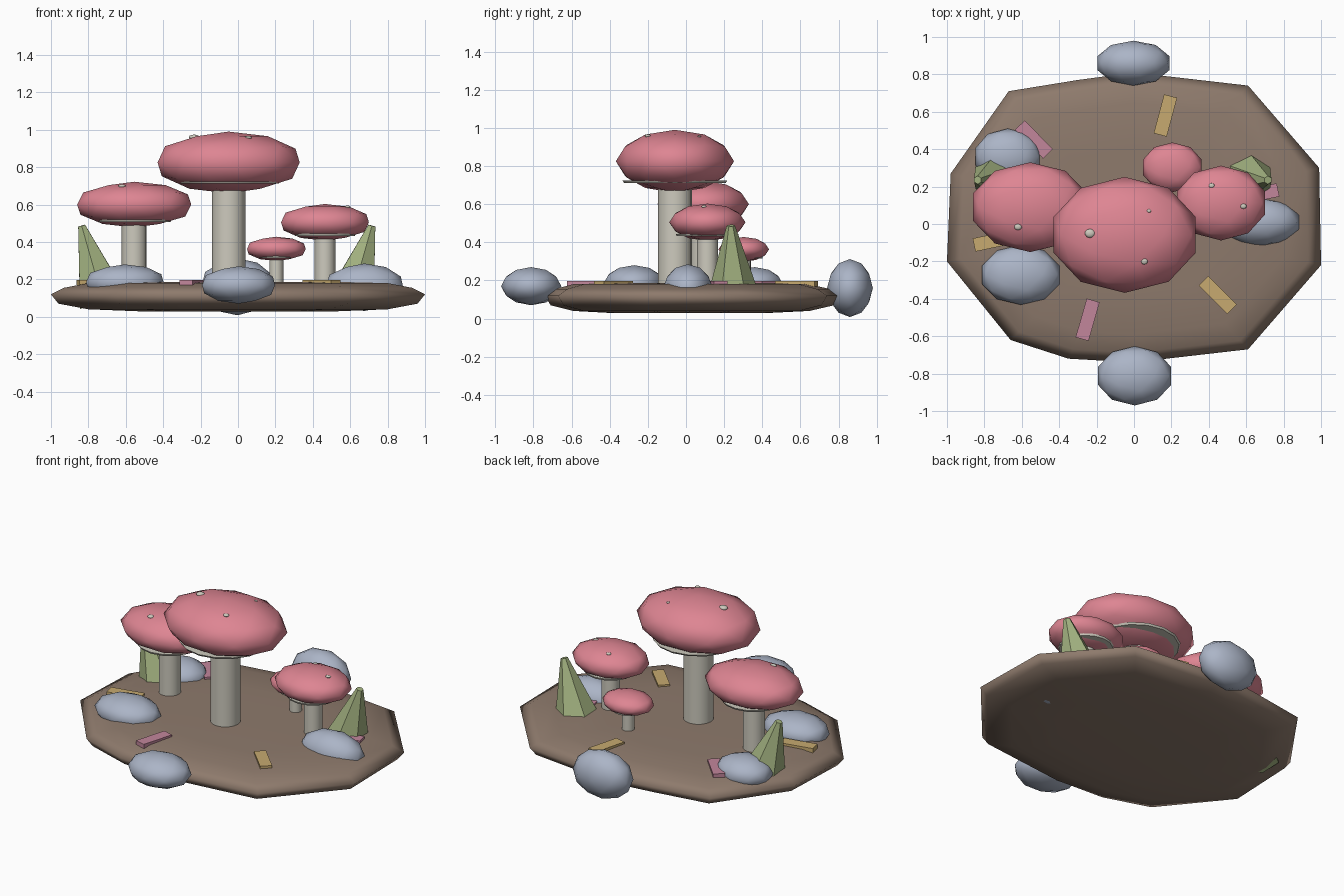
import bpy, bmesh, math
from mathutils import Vector, Matrix
from mathutils.bvhtree import BVHTree

cube = bpy.data.objects.get("Cube")
if cube:
    bpy.data.objects.remove(cube, do_unlink=True)


def material(name, rgb):
    m = bpy.data.materials.new(name)
    m.use_nodes = True
    m.diffuse_color = (*rgb, 1)
    m.node_tree.nodes["Principled BSDF"].inputs["Base Color"].default_value = (*rgb, 1)
    return m


SOIL = material("soil_brown", (0.27, 0.195, 0.15))
RED = material("cap_rose", (0.73, 0.235, 0.29))
CREAM = material("stem_cream", (0.61, 0.59, 0.51))
STONE = material("stone_blue_grey", (0.41, 0.46, 0.57))
GREEN = material("leaf_green", (0.37, 0.45, 0.22))
GOLD = material("tile_gold", (0.57, 0.40, 0.16))
PINK = material("tile_pink", (0.54, 0.24, 0.33))


def finish(name, bm, mat, smooth=None):
    """Turn a bmesh into an object; smooth is an angle in degrees or None."""
    bmesh.ops.recalc_face_normals(bm, faces=bm.faces)
    mesh = bpy.data.meshes.new(name)
    bm.to_mesh(mesh)
    bm.free()
    mesh.materials.append(mat)
    obj = bpy.data.objects.new(name, mesh)
    bpy.context.collection.objects.link(obj)
    if smooth:
        bpy.ops.object.select_all(action='DESELECT')
        obj.select_set(True)
        bpy.context.view_layer.objects.active = obj
        bpy.ops.object.shade_smooth_by_angle(angle=math.radians(smooth))
    return obj


def blob(name, centre, radii, mat, turn=0.0):
    """Low-poly ellipsoid filling exactly the given half sizes."""
    bm = bmesh.new()
    bmesh.ops.create_icosphere(bm, subdivisions=2, radius=1)
    bmesh.ops.rotate(bm, verts=bm.verts, matrix=Matrix.Rotation(turn, 3, 'Z'))
    for axis in range(3):
        values = [v.co[axis] for v in bm.verts]
        low, high = min(values), max(values)
        for v in bm.verts:
            t = (v.co[axis] - low) / (high - low) * 2 - 1
            v.co[axis] = centre[axis] + t * radii[axis]
    tree = BVHTree.FromBMesh(bm)
    finish(name, bm, mat, 180)
    return tree


def cone(name, bottom, top, r1, r2, sides, mat, smooth=None):
    """Tapered prism running between two points."""
    a, b = Vector(bottom), Vector(top)
    bm = bmesh.new()
    bmesh.ops.create_cone(bm, cap_ends=True, segments=sides, radius1=r1, radius2=r2,
                          depth=(b - a).length)
    spin = Vector((0, 0, 1)).rotation_difference(b - a).to_matrix().to_4x4()
    bm.transform(Matrix.Translation((a + b) / 2) @ spin)
    return finish(name, bm, mat, smooth)


def mushroom(name, x, y, centre_z, radii, stem_r, gill_z, gill_r, spots=()):
    cone(name + "_stem", (x, y, 0.15), (x, y, centre_z), stem_r, stem_r, 16, CREAM, 40)
    cone(name + "_gills", (x, y, gill_z), (x, y, gill_z + 0.012), gill_r * 0.97, gill_r,
         16, CREAM, 40)
    cap = blob(name + "_cap", (x, y, centre_z), radii, RED)
    for i, (sx, sy, size) in enumerate(spots):
        hit = cap.ray_cast(Vector((sx, sy, 2)), Vector((0, 0, -1)))[0]
        if hit:
            blob(f"{name}_spot_{i + 1}", hit, (size, size * 0.9, size * 0.5), CREAM)


# Ground slab: an uneven outline repeated in scaled rings
outline = [(-0.98, 0.27), (-0.67, 0.71), (-0.3, 0.77), (0, 0.81), (0.61, 0.74), (0.99, 0.3),
           (1, -0.22), (0.61, -0.67), (0, -0.74), (-0.35, -0.72), (-0.66, -0.62), (-1, -0.2)]
layers = [(0.5, 0.028), (0.8, 0.04), (0.96, 0.07), (1, 0.12), (0.93, 0.155), (0.8, 0.18),
          (0.5, 0.187)]
bm = bmesh.new()
rings = [[bm.verts.new((x * s, y * s, z)) for x, y in outline] for s, z in layers]
n = len(outline)
for low, high in zip(rings, rings[1:]):
    for i in range(n):
        j = (i + 1) % n
        bm.faces.new((low[i], low[j], high[j], high[i]))
bm.faces.new(rings[0])
bm.faces.new(rings[-1])
finish("ground", bm, SOIL, 180)

# Mushrooms
mushroom("big_mushroom", -0.05, -0.058, 0.825, (0.38, 0.31, 0.165), 0.09, 0.712, 0.275,
         [(-0.235, -0.05, 0.027), (0.08, 0.07, 0.011), (0.055, -0.2, 0.018)])
mushroom("right_side_mushroom", -0.555, 0.09, 0.6, (0.305, 0.24, 0.122), 0.067, 0.507, 0.2,
         [(-0.62, -0.015, 0.02)])
mushroom("left_side_mushroom", 0.465, 0.112, 0.505, (0.235, 0.2, 0.098), 0.055, 0.432, 0.165,
         [(0.415, 0.205, 0.015), (0.585, 0.095, 0.016)])
mushroom("small_mushroom", 0.205, 0.303, 0.363, (0.157, 0.133, 0.065), 0.037, 0.315, 0.1)

# Rocks
rocks = {
    "front_rock": ((0.003, -0.812, 0.17), (0.195, 0.158, 0.1)),
    "back_rock": ((-0.003, 0.86, 0.16), (0.193, 0.12, 0.152)),
    "front_right_rock": ((-0.605, -0.272, 0.185), (0.207, 0.16, 0.095)),
    "back_right_rock": ((-0.675, 0.36, 0.175), (0.173, 0.15, 0.095)),
    "left_rock": ((0.675, 0.01, 0.158), (0.208, 0.13, 0.127)),
}
for name, (centre, radii) in rocks.items():
    blob(name, centre, radii, STONE)

# Leaning shrubs, one on each side
for name, side, x in (("left_shrub", 1, 0.6), ("right_shrub", -1, 0.72)):
    cone(name, (side * x, 0.25, 0.08), (side * (x + 0.116), 0.235, 0.487),
         0.15, 0.022, 6, GREEN)

# Flat tiles lying on the ground
tiles = [("gold_tile", GOLD, [(0.168, 0.58, 75), (0.447, -0.38, -45), (-0.75, -0.09, 12)]),
         ("pink_tile", PINK, [(-0.248, -0.512, 74), (-0.535, 0.452, -46), (0.665, 0.16, 12)])]
for name, mat, places in tiles:
    for i, (x, y, angle) in enumerate(places):
        bm = bmesh.new()
        bmesh.ops.create_cube(bm, size=1)
        bm.transform(Matrix.Translation((x, y, 0.183))
                     @ Matrix.Rotation(math.radians(angle), 4, 'Z')
                     @ Matrix.Diagonal((0.215, 0.072, 0.028, 1)))
        finish(f"{name}_{i + 1}", bm, mat)
